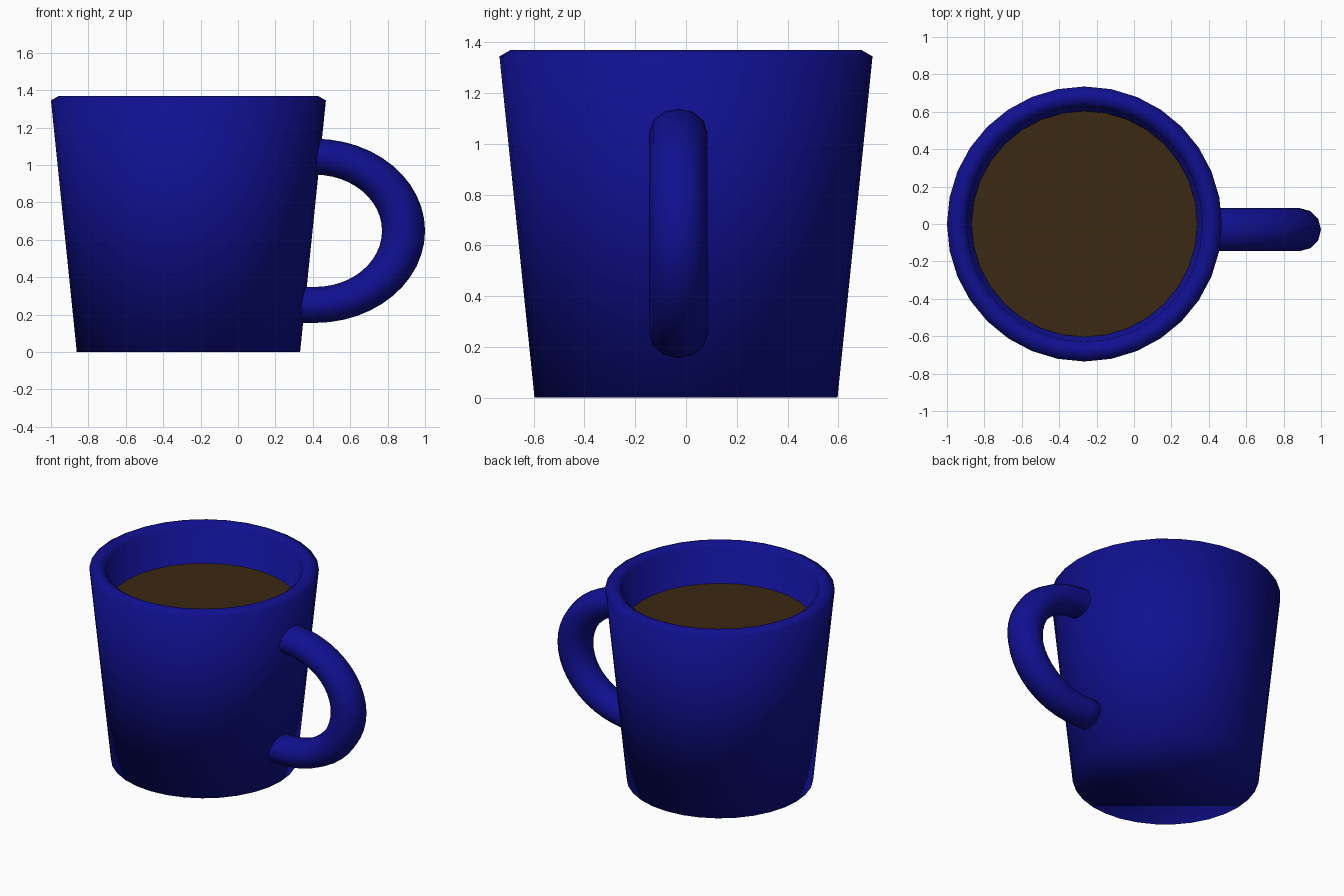
import bpy, bmesh
from math import sin, cos, pi

if "Cube" in bpy.data.objects:
    bpy.data.objects.remove(bpy.data.objects["Cube"])

CX = -0.265   # mug axis
SIDES = 32


def material(name, rgb):
    m = bpy.data.materials.new(name)
    m.diffuse_color = (*rgb, 1)
    m.use_nodes = True
    m.node_tree.nodes["Principled BSDF"].inputs["Base Color"].default_value = m.diffuse_color
    return m


def tube_object(name, rings, mat):
    """Skin a list of equal rings and cap both ends."""
    bm = bmesh.new()
    loops = [[bm.verts.new(p) for p in ring] for ring in rings]
    n = len(loops[0])
    for a, b in zip(loops, loops[1:]):
        for i in range(n):
            j = (i + 1) % n
            bm.faces.new((a[i], a[j], b[j], b[i]))
    bm.faces.new(loops[0][::-1])
    bm.faces.new(loops[-1])
    bmesh.ops.recalc_face_normals(bm, faces=bm.faces)
    for f in bm.faces:
        f.smooth = True
    me = bpy.data.meshes.new(name)
    bm.to_mesh(me)
    bm.free()
    me.materials.append(mat)
    ob = bpy.data.objects.new(name, me)
    bpy.context.collection.objects.link(ob)
    return ob


def circle(r, z):
    return [(CX + r * cos(2 * pi * i / SIDES), r * sin(2 * pi * i / SIDES), z)
            for i in range(SIDES)]


blue = material("blue_glaze", (0.005, 0.005, 0.28))
brown = material("coffee_brown", (0.045, 0.021, 0.006))

# Cup: outer wall, bevelled rim, inner wall and floor
profile = [(0.597, 0), (0.735, 1.345), (0.692, 1.37),
           (0.665, 1.37), (0.63, 1.345), (0.51, 0.1)]
tube_object("cup", [circle(r, z) for r, z in profile], blue)

# Coffee: thin disc inside the cup
coffee = tube_object("coffee", [circle(0.598, 1.04), circle(0.604, 1.10)], brown)
for f in coffee.data.polygons:
    f.use_smooth = False

# Handle: half ring, slightly squashed in height, ends sunk in the wall
HX, HY, HZ = 0.411, -0.03, 0.648
R, r, SZ, STEPS, TUBE = 0.474, 0.115, 0.836, 24, 12


def handle_ring(t, dx=0):
    ring = []
    for k in range(TUBE):
        a = 2 * pi * k / TUBE
        d = R + r * cos(a)
        ring.append((HX + dx + d * cos(t), HY + r * sin(a), HZ + SZ * d * sin(t)))
    return ring


arc = [handle_ring(-pi / 2 + pi * i / STEPS) for i in range(STEPS + 1)]
tube_object("handle",
            [handle_ring(-pi / 2, -0.11)] + arc + [handle_ring(pi / 2, -0.04)], blue)
